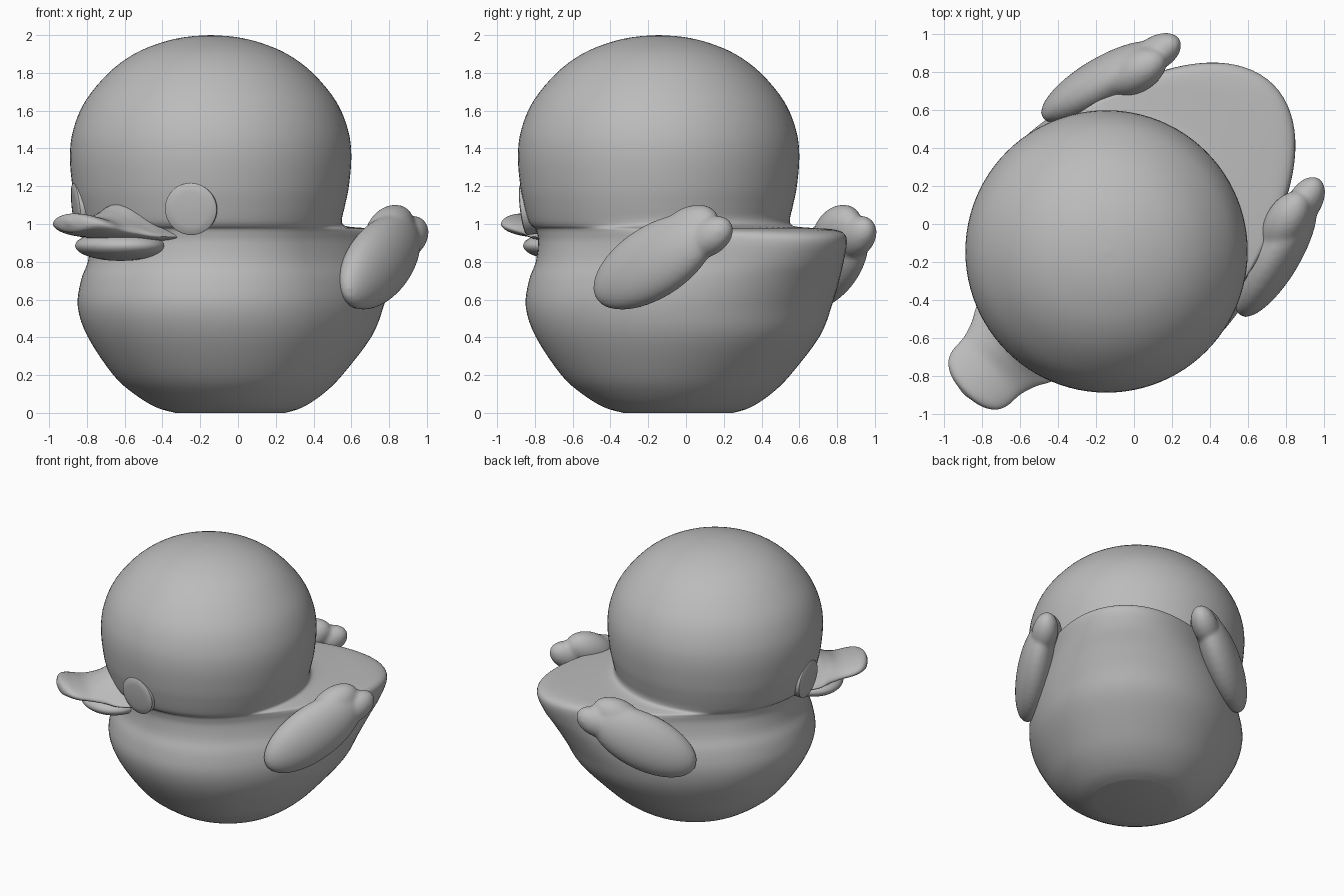
import bpy, bmesh, math
from mathutils import Vector, Matrix

if "Cube" in bpy.data.objects:
    bpy.data.objects.remove(bpy.data.objects["Cube"])

# Parts are built facing -Y, then the whole duck is turned diagonally
TURN = Matrix.Rotation(math.radians(-45), 4, 'Z')
grey = bpy.data.materials.new("plain_grey")
grey.diffuse_color = (0.5, 0.5, 0.5, 1)
grey.use_nodes = True
grey.node_tree.nodes["Principled BSDF"].inputs["Base Color"].default_value = grey.diffuse_color


def finish(name, bm, angle=50):
    bmesh.ops.recalc_face_normals(bm, faces=bm.faces)
    bm.transform(TURN)
    mesh = bpy.data.meshes.new(name)
    bm.to_mesh(mesh)
    bm.free()
    mesh.materials.append(grey)
    ob = bpy.data.objects.new(name, mesh)
    bpy.context.collection.objects.link(ob)
    bpy.ops.object.select_all(action='DESELECT')
    ob.select_set(True)
    bpy.context.view_layer.objects.active = ob
    bpy.ops.object.shade_smooth_by_angle(angle=math.radians(angle))
    return ob


def spline(keys, steps):
    """Smooth rows through the keys; the first column never overshoots."""
    rows = []
    for i in range(len(keys) - 1):
        p0, p1, p2, p3 = (keys[max(i - 1, 0)], keys[i], keys[i + 1],
                          keys[min(i + 2, len(keys) - 1)])
        for s in range(steps):
            t = s / steps
            row = [0.5 * (2 * b + (c - a) * t + (2 * a - 5 * b + 4 * c - d) * t * t
                          + (3 * b - a - 3 * c + d) * t ** 3)
                   for a, b, c, d in zip(p0, p1, p2, p3)]
            row[0] = min(max(row[0], min(p1[0], p2[0])), max(p1[0], p2[0]))
            rows.append(row)
    return rows + [list(keys[-1])]


def loft(rings):
    bm = bmesh.new()
    loops = [[bm.verts.new(p) for p in ring] for ring in rings]
    n = len(loops[0])
    for a, b in zip(loops, loops[1:]):
        for i in range(n):
            j = (i + 1) % n
            bm.faces.new((a[i], a[j], b[j], b[i]))
    bm.faces.new(loops[0])
    bm.faces.new(loops[-1])
    return bm


def ellipsoid(bm, centre, axes, radii, segments=40, rings=24):
    rot = Matrix(axes).transposed().to_4x4()
    m = Matrix.Translation(centre) @ rot @ Matrix.Diagonal((*radii, 1))
    bmesh.ops.create_uvsphere(bm, u_segments=segments, v_segments=rings, radius=1, matrix=m)


# Body, tail and head: height, centre y, half width, reach to the back
body_keys = [
    (0, -.057, .29, .29), (.03, -.07, .385, .40), (.1, -.09, .485, .54),
    (.2, -.113, .58, .68), (.4, -.14, .695, .90), (.56, -.16, .735, 1.01),
    (.7, -.165, .715, 1.10), (.8, -.17, .675, 1.17), (.9, -.18, .655, 1.22),
    (.95, -.185, .657, 1.20), (.972, -.188, .662, 1.10), (.98, -.192, .668, .90),
    (.99, -.198, .677, .74), (1.02, -.205, .69, .70), (1.1, -.205, .712, .712),
    (1.2, -.205, .732, .732), (1.36, -.205, .745, .745), (1.5, -.205, .727, .727),
    (1.65, -.205, .664, .664), (1.8, -.205, .54, .54), (1.9, -.205, .405, .405),
    (1.96, -.205, .262, .262), (1.99, -.205, .132, .132), (2, -.205, .004, .004)]
rings = []
for z, c, w, b in spline(body_keys, 4):
    ring = []
    for i in range(96):
        a = 2 * math.pi * i / 96
        s = math.sin(a)
        ring.append((w * math.cos(a), c + s * (b if s > 0 else w), z))
    rings.append(ring)
finish("body_and_head", loft(rings))

# Upper bill: y, half width, edge height, rise of the ridge, drop below
bill_keys = [
    (-.72, .31, .93, .17, .03), (-.88, .285, .935, .18, .03), (-.97, .24, .95, .12, .035),
    (-1.06, .212, .965, .07, .04), (-1.15, .205, .985, .06, .05),
    (-1.21, .175, 1.0, .055, .05), (-1.25, .11, 1.005, .045, .045),
    (-1.27, .01, 1.01, .01, .01)]
rings = []
for y, w, z, up, down in spline(bill_keys, 5):
    ring = []
    for i in range(48):
        a = 2 * math.pi * i / 48
        s = math.sin(a)
        ridge = min(1, max(0, (up - .05) / .12))
        lift = (1 - ridge) * s + ridge * (.3 * s + .7 * abs(s) ** 4) if s > 0 else s
        ring.append((w * math.cos(a), y, z + lift * (up if s > 0 else down)))
    rings.append(ring)
finish("upper_bill", loft(rings))

# Lower bill
bm = bmesh.new()
ellipsoid(bm, (0, -.88, .885), ((1, 0, 0), (0, 1, 0), (0, 0, 1)), (.26, .22, .08))
finish("lower_bill", bm)

for side, label in ((1, "left"), (-1, "right")):
    # Eye: shallow round button set into the head
    ang = math.radians(36.6)
    out = Vector((side * math.sin(ang), -math.cos(ang), -.12)).normalized()
    across = out.cross(Vector((0, 0, 1))).normalized()
    up = across.cross(out)
    eye_profile = [(-.05, .138), (.008, .138), (.013, .132), (.018, .09), (.021, .045), (.022, .002)]
    base = Vector((0, -.205, 1.165)) + out * .715
    rings = [[base + out * h + (across * math.cos(k * math.pi / 24)
              + up * math.sin(k * math.pi / 24)) * r for k in range(48)]
             for h, r in eye_profile]
    finish(label + "_eye", loft(rings), 35)

    # Wing: one large pad with two feather lobes, swept up and back
    along = Vector((-.2, .75, .4)).normalized()
    flat = Vector((1, .25, .15))
    flat = (flat - along * flat.dot(along)).normalized()
    tall = flat.cross(along)
    bm = bmesh.new()
    for centre, radii in (((.65, .41, .80), (.40, .20, .125)),
                          ((.56, .575, .965), (.19, .12, .11)),
                          ((.555, .72, .93), (.155, .10, .09))):
        ellipsoid(bm, centre, (along, tall, flat), radii)
    bm.transform(Matrix.Diagonal((side, 1, 1, 1)))
    wing = finish(label + "_wing", bm)
    # Melt the lobes into the pad
    remesh = wing.modifiers.new("melt", 'REMESH')
    remesh.mode = 'VOXEL'
    remesh.voxel_size = .014
    remesh.use_smooth_shade = True
    soften = wing.modifiers.new("soften", 'SMOOTH')
    soften.factor = .5
    soften.iterations = 6
